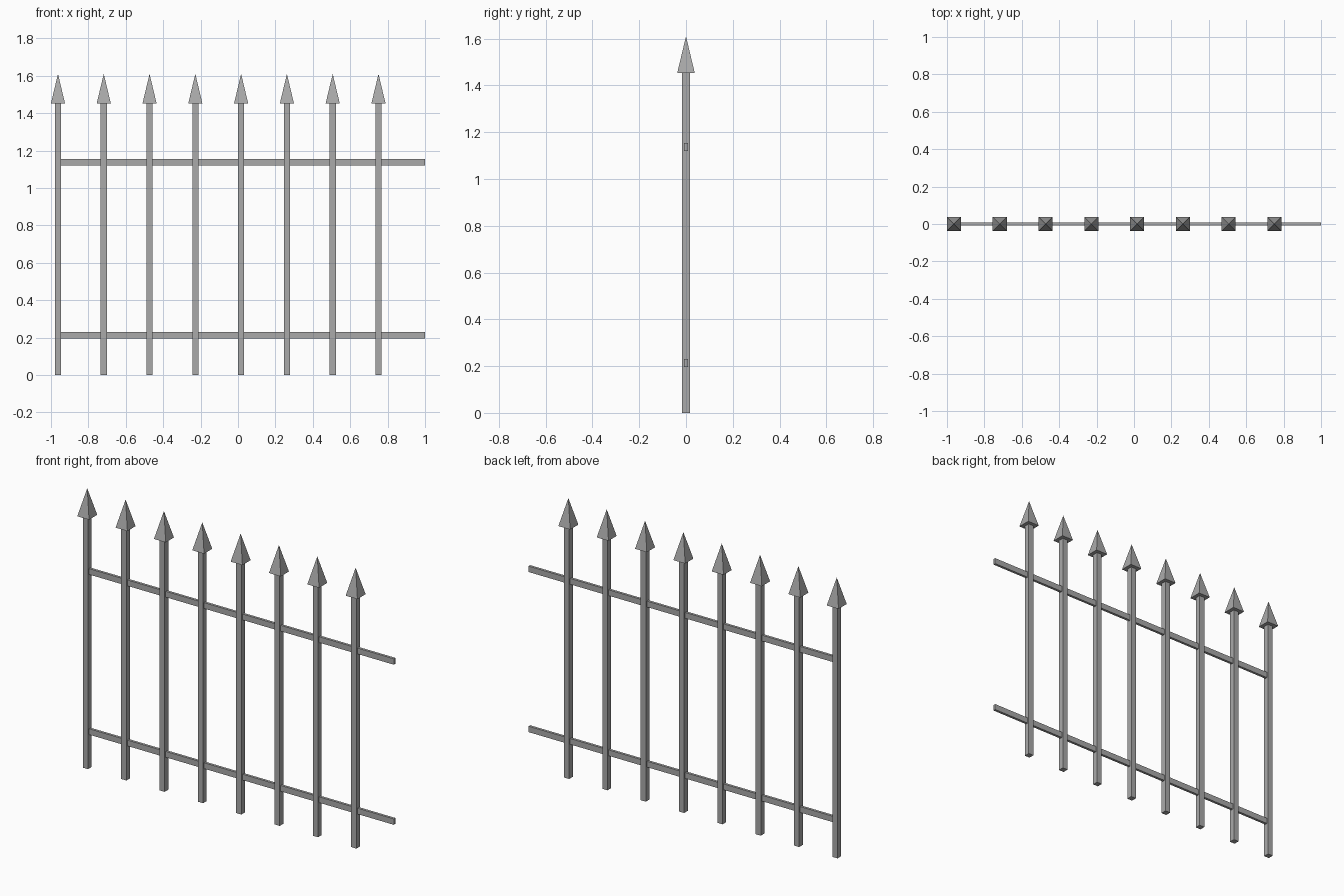
import bpy
import math

cube = bpy.data.objects.get("Cube")
if cube:
    bpy.data.objects.remove(cube, do_unlink=True)

# Single iron colour
iron = bpy.data.materials.new("grey_iron")
iron.use_nodes = True
colour = (0.4, 0.4, 0.4, 1.0)
iron.diffuse_color = colour
iron.node_tree.nodes["Principled BSDF"].inputs["Base Color"].default_value = colour

POSTS = 8
FIRST_X, SPACING = -0.9625, 0.2448
POST_WIDTH, HEAD_WIDTH = 0.033, 0.075
HEAD_BASE, TOP = 1.453, 1.61
RAIL_DEPTH, RAIL_HEIGHT = 0.015, 0.034


def finish(name):
    obj = bpy.context.object
    obj.name = name
    obj.data.materials.append(iron)
    return obj


def box(name, size, centre):
    bpy.ops.mesh.primitive_cube_add(size=1, location=centre)
    obj = finish(name)
    obj.scale = size
    bpy.ops.object.transform_apply(location=False, rotation=False, scale=True)
    return obj


def spear_head(name, x):
    # Square pyramid with sides facing along the axes
    bpy.ops.mesh.primitive_cone_add(
        vertices=4, radius1=HEAD_WIDTH / math.sqrt(2), radius2=0,
        depth=TOP - HEAD_BASE, location=(x, 0, (TOP + HEAD_BASE) / 2),
        rotation=(0, 0, math.pi / 4))
    return finish(name)


# Upright posts with pointed heads
for i in range(POSTS):
    x = FIRST_X + i * SPACING
    box(f"post_{i + 1}", (POST_WIDTH, POST_WIDTH, HEAD_BASE), (x, 0, HEAD_BASE / 2))
    spear_head(f"spear_head_{i + 1}", x)

# Horizontal rails, running past the last post to meet the next panel
for name, z in (("lower_rail", 0.213), ("upper_rail", 1.137)):
    box(name, (1 - FIRST_X, RAIL_DEPTH, RAIL_HEIGHT), ((1 + FIRST_X) / 2, 0, z))
